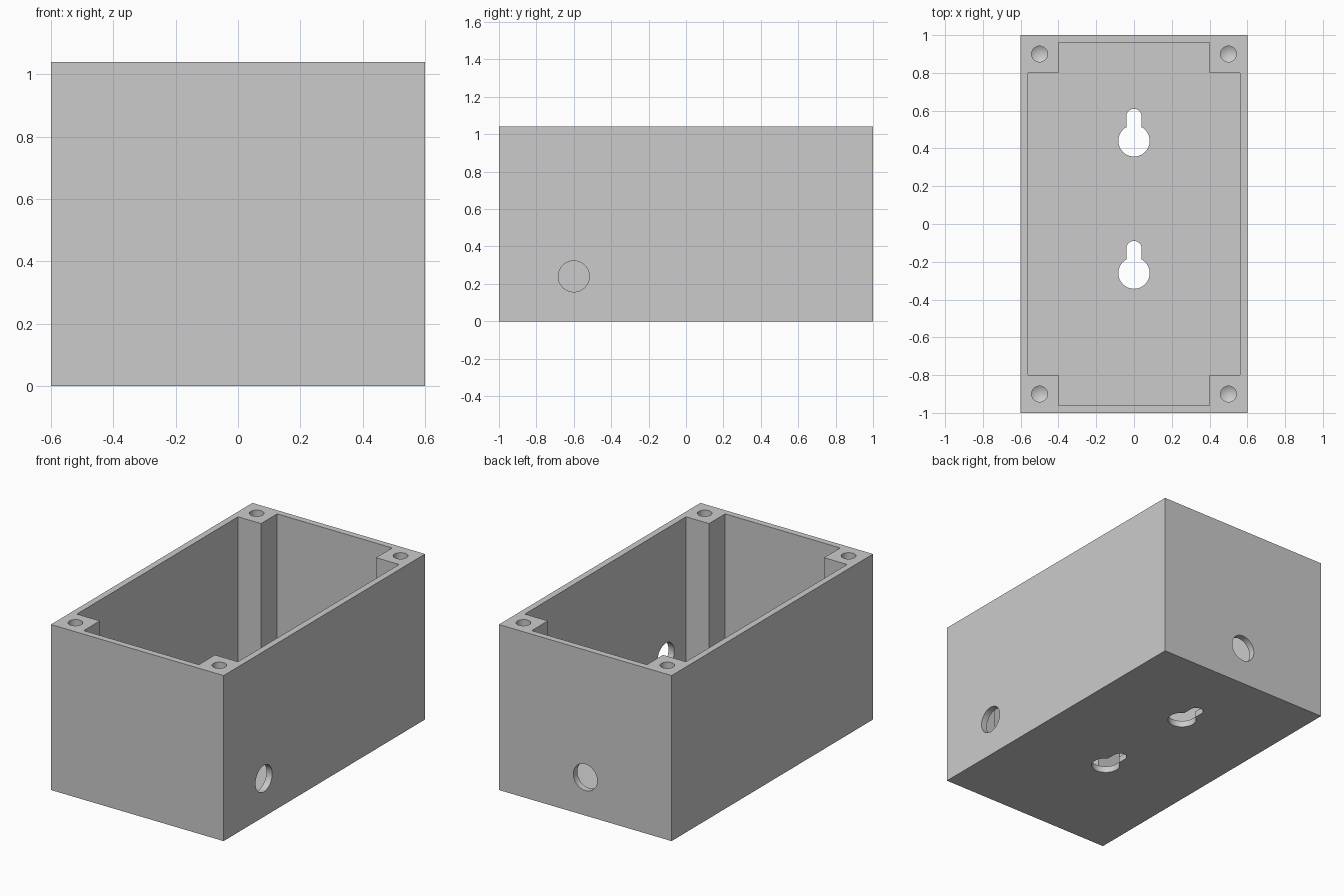
import bpy
import bmesh
from math import asin, cos, pi, radians, sin
from mathutils import Matrix, Vector

if "Cube" in bpy.data.objects:
    bpy.data.objects.remove(bpy.data.objects["Cube"])

# Overall sizes
HALF_X, HALF_Y, HEIGHT, WALL = 0.6, 1.0, 1.04, 0.04
POST = 0.2
HOLE_R, SCREW_R, SLOT_R = 0.083, 0.042, 0.041

grey = bpy.data.materials.new("plain_grey")
grey.use_nodes = True
colour = (0.6, 0.6, 0.6, 1)
grey.diffuse_color = colour
grey.node_tree.nodes["Principled BSDF"].inputs["Base Color"].default_value = colour


def arc(cx, cy, r, start, end, steps):
    """Points along an arc, both ends included."""
    angles = [start + (end - start) * i / steps for i in range(steps + 1)]
    return [(cx + r * cos(a), cy + r * sin(a)) for a in angles]


def finish(bm, name):
    bmesh.ops.recalc_face_normals(bm, faces=bm.faces)
    mesh = bpy.data.meshes.new(name)
    bm.to_mesh(mesh)
    bm.free()
    obj = bpy.data.objects.new(name, mesh)
    obj.data.materials.append(grey)
    bpy.context.collection.objects.link(obj)
    return obj


def prism(name, profile, z0, z1, matrix=Matrix()):
    """Extrude a flat profile from z0 to z1, then place it."""
    bm = bmesh.new()
    face = bm.faces.new([bm.verts.new((x, y, z0)) for x, y in profile])
    extruded = bmesh.ops.extrude_face_region(bm, geom=[face])["geom"]
    verts = [v for v in extruded if isinstance(v, bmesh.types.BMVert)]
    bmesh.ops.translate(bm, verts=verts, vec=Vector((0, 0, z1 - z0)))
    bmesh.ops.transform(bm, matrix=matrix, verts=bm.verts)
    return finish(bm, name)


def drill(name, x, y, depth, tip):
    """Blind hole cutter with a pointed end."""
    bm = bmesh.new()
    rings = [[bm.verts.new((px, py, z)) for px, py in
              arc(x, y, SCREW_R, 0, 2 * pi, 40)[:-1]]
             for z in (HEIGHT + 0.1, HEIGHT - depth)]
    point = bm.verts.new((x, y, HEIGHT - depth - tip))
    bm.faces.new(rings[0])
    for i in range(len(rings[0])):
        j = (i + 1) % len(rings[0])
        bm.faces.new((rings[0][i], rings[0][j], rings[1][j], rings[1][i]))
        bm.faces.new((rings[1][i], rings[1][j], point))
    return finish(bm, name)


# Outer block
box = [(-HALF_X, -HALF_Y), (HALF_X, -HALF_Y), (HALF_X, HALF_Y), (-HALF_X, HALF_Y)]
enclosure = prism("enclosure", box, 0, HEIGHT)

# Cavity, stepped round a square screw post in each corner
ix, iy = HALF_X - WALL, HALF_Y - WALL
px, py = HALF_X - POST, HALF_Y - POST
quarter = [(ix, py), (px, py), (px, iy)]
cavity = (quarter + [(-x, y) for x, y in reversed(quarter)]
          + [(-x, -y) for x, y in quarter] + [(x, -y) for x, y in reversed(quarter)])
cutters = [prism("cavity_cutter", cavity, WALL, HEIGHT + 0.1)]

# Keyhole hangers through the floor
half = asin(SLOT_R / HOLE_R)
for i, y in enumerate((0.44, -0.26)):
    keyhole = (arc(0, y, HOLE_R, pi / 2 + half, 5 * pi / 2 - half, 48)
               + arc(0, y + 0.129, SLOT_R, 0, pi, 20))
    cutters.append(prism(f"keyhole_cutter_{i}", keyhole, -0.1, 0.2))

# Round cable holes: one in the left side wall, one in the back wall
circle = arc(0, 0, HOLE_R, 0, 2 * pi, 64)[:-1]
for name, spot, turn in (
        ("side_hole_cutter", (HALF_X, -0.6, 0.24), Matrix.Rotation(pi / 2, 4, "Y")),
        ("back_hole_cutter", (0, HALF_Y, 0.24), Matrix.Rotation(pi / 2, 4, "X"))):
    cutters.append(prism(name, circle, -0.1, 0.1, Matrix.Translation(spot) @ turn))

# Screw holes down the corner posts
for sx in (-1, 1):
    for sy in (-1, 1):
        cutters.append(drill("screw_hole_cutter", sx * 0.5, sy * 0.9, 0.4, 0.025))

# Cut everything out and drop the cutters
bpy.context.view_layer.objects.active = enclosure
for cutter in cutters:
    cutter.hide_render = True
    mod = enclosure.modifiers.new("cut", "BOOLEAN")
    mod.operation = "DIFFERENCE"
    mod.solver = "EXACT"
    mod.object = cutter
    bpy.ops.object.modifier_apply(modifier=mod.name)
    bpy.data.objects.remove(cutter)

# One material only, smooth round holes with sharp edges
enclosure.data.materials.clear()
enclosure.data.materials.append(grey)
bpy.ops.object.select_all(action="DESELECT")
enclosure.select_set(True)
bpy.ops.object.shade_smooth_by_angle(angle=radians(25))
